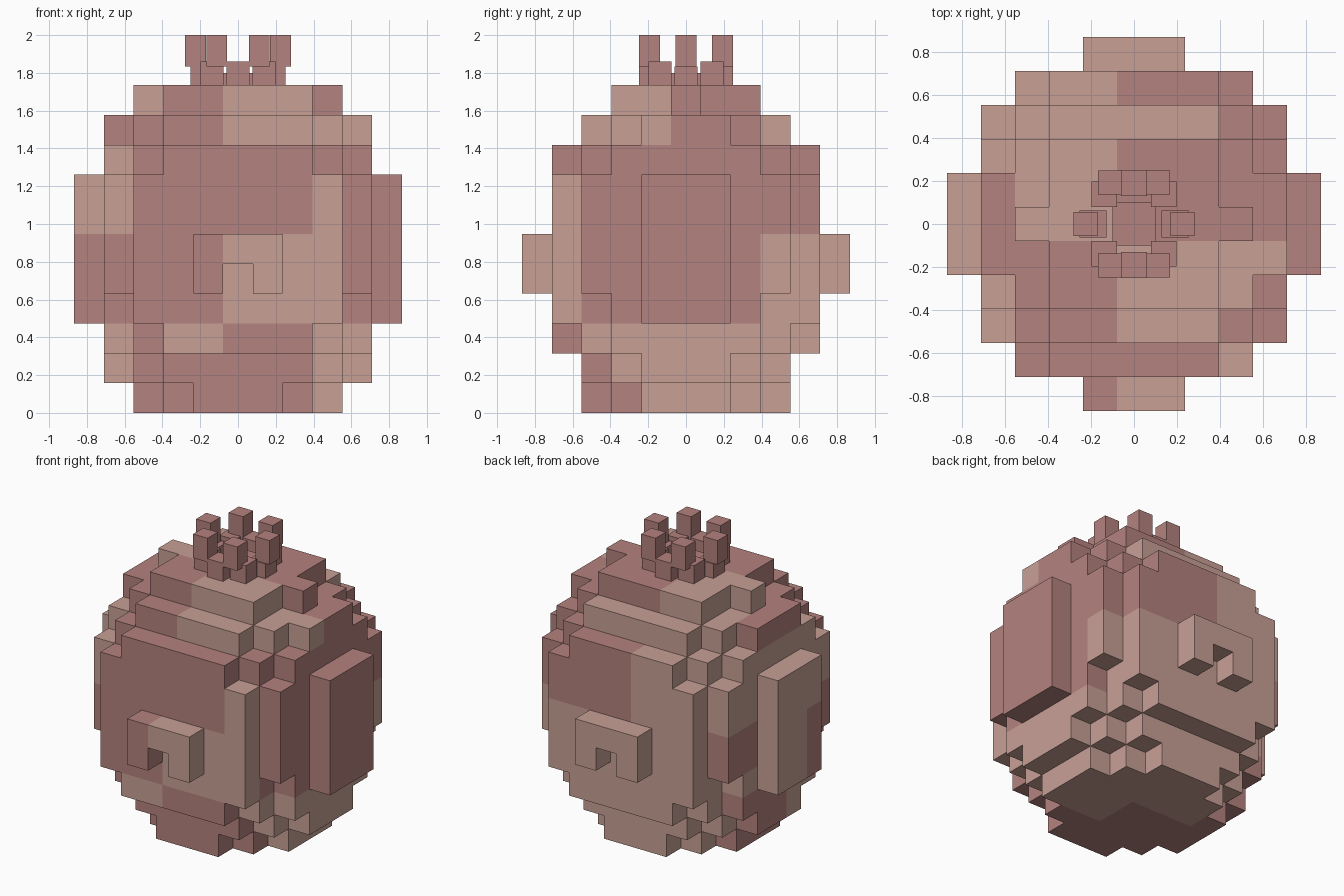
import bpy, bmesh, math
from mathutils import Vector

if "Cube" in bpy.data.objects:
    bpy.data.objects.remove(bpy.data.objects["Cube"])

V = 0.1577  # edge length of one block


def material(name, rgb):
    m = bpy.data.materials.new(name)
    m.diffuse_color = (*rgb, 1)
    m.use_nodes = True
    m.node_tree.nodes["Principled BSDF"].inputs["Base Color"].default_value = m.diffuse_color
    return m


DARK = material("dark pink", (0.456, 0.223, 0.209))
LIGHT = material("light pink", (0.578, 0.352, 0.305))

# Per layer, bottom up: half-width in y for |x| = 0..4
LAYERS = [
    (3, 3, 2, 1, -1),
    (3, 3, 3, 2, 1),
    (4, 4, 4, 3, 2),
    (4, 4, 4, 4, 2),
    (4, 4, 4, 4, 3),
    (4, 4, 4, 4, 3),
    (4, 4, 4, 4, 3),
    (4, 4, 4, 4, 3),
    (4, 4, 4, 3, 2),
    (3, 3, 3, 2, 1),
    (2, 2, 2, 0, -1),
]


def is_light(x, y, k):
    """Colour patches by layer and quadrant."""
    mixed = (x < 0) != (y < 0)
    if k == 10:
        return mixed
    if k == 9:
        return x != -4 and (mixed or y == 3)
    if k == 8:
        return x == -4 or (x < 0 and y > 0)
    if k == 2:
        if x < 0:
            return (y < 0 and x != -3) or (y >= 0 and x > -4)
        return x >= 3 or y > -4
    if k == 1:
        if x < 0:
            return (x == -4 and y < 0) or (y > 0 and x > -4)
        return x >= 3 or y > -3
    if k == 0:
        return (x == 3) or (y > 0 and x > -3) or (y > -2 and x > 0)
    # middle band
    if x >= 4:
        return k <= 5 and y >= 3
    if x == -5:
        return k >= 6 or y >= 0
    if x == -4:
        return k >= 6 or (k == 3 and y >= 0)
    if y == -5:
        return x >= 0
    if y == -4:
        return (x == 3 and k > 3) or (k <= 5 and x >= 0)
    if y >= 3:
        return k <= 5 or x < 0
    return x < 0


body = {(x, y, k) for k, w in enumerate(LAYERS)
        for x in range(-4, 5) for y in range(-w[abs(x)], w[abs(x)] + 1)}
panels = {s: {(5 * s, y, k) for y in (-1, 0, 1) for k in range(3, 8)} for s in (-1, 1)}
hooks = {s: {(x, 5 * s, k) for x in (-1, 0, 1) for k in (4, 5)} - {(0, 5 * s, 4)}
         for s in (-1, 1)}
solid = body.union(*panels.values(), *hooks.values())
AXES = [Vector(a) * s for a in ((1, 0, 0), (0, 1, 0), (0, 0, 1)) for s in (1, -1)]


def block_part(name, cells):
    """Outer skin of a set of blocks, coplanar faces merged by colour."""
    bm = bmesh.new()
    for c in sorted(cells):
        centre = Vector((c[0], c[1], c[2] + 0.5))
        for n in AXES:
            if tuple(int(a + b) for a, b in zip(c, n)) in solid:
                continue
            u = Vector((n.y, n.z, n.x))
            v = n.cross(u)
            corners = [(u + v), (v - u), (-u - v), (u - v)]
            f = bm.faces.new([bm.verts.new((centre + (n + q) * 0.5) * V) for q in corners])
            f.material_index = int(is_light(*c))
    bmesh.ops.remove_doubles(bm, verts=bm.verts[:], dist=0.001)
    bmesh.ops.dissolve_limit(bm, angle_limit=0.01, verts=bm.verts[:],
                             edges=bm.edges[:], delimit={'MATERIAL'})
    mesh = bpy.data.meshes.new(name)
    bm.to_mesh(mesh)
    bm.free()
    mesh.materials.append(DARK)
    mesh.materials.append(LIGHT)
    bpy.context.collection.objects.link(bpy.data.objects.new(name, mesh))


def box(name, x, y, z0, z1, half):
    """Square post centred on x, y."""
    bpy.ops.mesh.primitive_cube_add(size=1, location=(x, y, (z0 + z1) / 2))
    o = bpy.context.object
    o.name = name
    o.scale = (2 * half, 2 * half, z1 - z0)
    o.data.materials.append(DARK)


# Rounded body with side panels and front/back hooks
block_part("body", body)
for s, side in ((-1, "left"), (1, "right")):
    block_part(side + "_panel", panels[s])
for s, side in ((-1, "front"), (1, "back")):
    block_part(side + "_hook", hooks[s])

# Crown: core, lower ring and raised tips
TOP = 11 * V
box("crown_core", 0, 0, TOP, 1.80, 0.10)
for s in (-1, 1):
    box("crown_side", 0.19 * s, 0, TOP, 1.835, 0.062)
    box("crown_end", 0, 0.19 * s, TOP, 1.86, 0.06)
    box("crown_side_tip", 0.225 * s, 0, 1.835, 2.0, 0.055)
    for t in (-1, 1):
        box("crown_corner", 0.138 * s, 0.138 * t, TOP, 1.86, 0.06)
        box("crown_corner_tip", 0.113 * s, 0.193 * t, 1.835, 2.0, 0.055)
